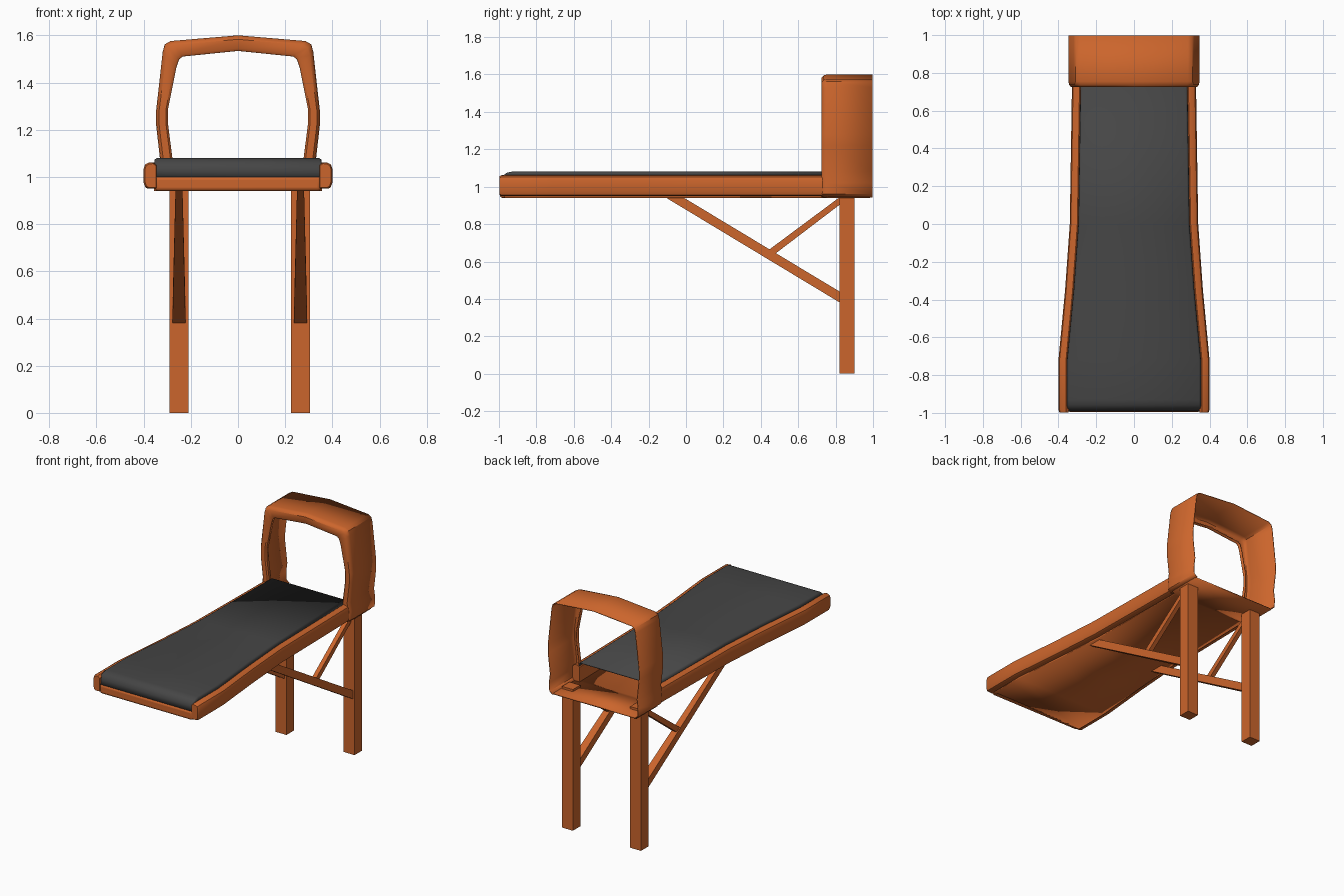
import bpy, bmesh, math

if "Cube" in bpy.data.objects:
    bpy.data.objects.remove(bpy.data.objects["Cube"])


def material(name, rgb):
    m = bpy.data.materials.new(name)
    m.diffuse_color = (*rgb, 1)
    m.use_nodes = True
    m.node_tree.nodes["Principled BSDF"].inputs["Base Color"].default_value = m.diffuse_color
    return m


ORANGE = material("orange_paint", (0.60, 0.13, 0.025))
DARK = material("dark_mat", (0.06, 0.06, 0.06))


def finish(name, bm, mat, sheet=0.0, bevel=0.0, angle=35):
    bmesh.ops.recalc_face_normals(bm, faces=bm.faces)
    me = bpy.data.meshes.new(name)
    bm.to_mesh(me)
    bm.free()
    ob = bpy.data.objects.new(name, me)
    bpy.context.collection.objects.link(ob)
    me.materials.append(mat)
    if sheet:
        md = ob.modifiers.new("thickness", 'SOLIDIFY')
        md.thickness = sheet
        md.offset = 0
    if bevel:
        md = ob.modifiers.new("bevel", 'BEVEL')
        md.width = bevel
        md.segments = 3
    bpy.ops.object.select_all(action='DESELECT')
    bpy.context.view_layer.objects.active = ob
    ob.select_set(True)
    bpy.ops.object.shade_smooth_by_angle(angle=math.radians(angle))
    return ob


def loft(name, rows, mat, closed=False, cap_start=False, cap_end=False, **kw):
    """Skin a list of equally long point rows."""
    bm = bmesh.new()
    vs = [[bm.verts.new(p) for p in r] for r in rows]
    n = len(rows[0])
    for a, b in zip(vs, vs[1:]):
        for i in range(n if closed else n - 1):
            j = (i + 1) % n
            bm.faces.new((a[i], a[j], b[j], b[i]))
    if cap_start:
        bm.faces.new(vs[0])
    if cap_end:
        bm.faces.new(vs[-1])
    return finish(name, bm, mat, **kw)


def box(name, x0, x1, y0, y1, z0, z1, mat, **kw):
    rows = [[(x0, y0, z), (x1, y0, z), (x1, y1, z), (x0, y1, z)] for z in (z0, z1)]
    return loft(name, rows, mat, closed=True, cap_start=True, cap_end=True, **kw)


# Half width of the tapered bed along its length
WIDTHS = [(-1.0, 0.40), (-0.72, 0.40), (-0.35, 0.365), (0.0, 0.34), (0.74, 0.328), (1.0, 0.328)]


def width(y):
    for (y0, w0), (y1, w1) in zip(WIDTHS, WIDTHS[1:]):
        if y <= y1:
            return w0 + (w1 - w0) * (y - y0) / (y1 - y0)
    return WIDTHS[-1][1]


# Side rails: rounded section swept along the taper
RAIL = [(-0.055, 0.95), (-0.02, 0.95), (-0.008, 0.955), (0, 0.975), (0, 1.035),
        (-0.006, 1.052), (-0.02, 1.06), (-0.04, 1.062), (-0.055, 1.05)]
for side, s in (("left", -1), ("right", 1)):
    rows = [[(s * (width(-0.99) + d * 0.85 - 0.006), -0.998, 1.005 + (z - 1.005) * 0.9) for d, z in RAIL]]
    rows += [[(s * (width(y) + d), y, z) for d, z in RAIL]
             for y in (-0.985, -0.72, -0.35, 0.0, 0.76)]
    loft(side + "_rail", rows, ORANGE, closed=True, cap_start=True, cap_end=True)

# Tray floor and front lip
loft("tray_floor", [[(-width(y) + 0.045, y, 0.945), (width(y) - 0.045, y, 0.945)]
                    for y in (-0.97, -0.72, -0.35, 0.0, 0.74)]
     + [[(-0.315, y, 0.945), (0.315, y, 0.945)] for y in (0.76, 0.985)], ORANGE, sheet=0.01)
box("front_lip", -0.352, 0.352, -0.995, -0.94, 0.94, 1.003, ORANGE, bevel=0.015)

# Mat: thin sheet, rolled down at the front
MAT = [(0.755, 1.078), (0.0, 1.078), (-0.35, 1.078), (-0.72, 1.078), (-0.93, 1.078),
       (-0.958, 1.072), (-0.977, 1.057), (-0.985, 1.035), (-0.987, 1.0)]
rows = []
for y, z in MAT:
    w = width(y) - 0.047
    low = max(z - 0.03, 1.0)
    rows.append([(-w, y, low), (-w + 0.002, y, z - 0.006), (-w + 0.01, y, z),
                 (w - 0.01, y, z), (w - 0.002, y, z - 0.006), (w, y, low)])
loft("mat", rows, DARK, sheet=0.005, angle=50)

# Hood: open-backed shell with an inward flange on the front
OUTER = [(0.31, 0.945), (0.333, 0.962), (0.336, 1.02), (0.328, 1.08), (0.344, 1.22),
         (0.344, 1.28), (0.316, 1.53), (0.308, 1.56), (0.285, 1.573)]
INNER = [(0.28, 0.952), (0.285, 0.965), (0.285, 1.02), (0.281, 1.08), (0.299, 1.22),
         (0.299, 1.29), (0.264, 1.465), (0.252, 1.50), (0.235, 1.513)]


def arch(half, top):
    return half + [(0, top)] + [(-x, z) for x, z in reversed(half)]


outer, inner = arch(OUTER, 1.597), arch(INNER, 1.537)
rows = []
for y, t in ((0.997, 0), (0.755, 0), (0.738, 0.07), (0.728, 0.25), (0.728, 0.85), (0.735, 1), (0.755, 1)):
    rows.append([(a[0] + (b[0] - a[0]) * t, y, a[1] + (b[1] - a[1]) * t)
                 for a, b in zip(outer, inner)])
loft("hood", rows, ORANGE, sheet=0.006, angle=40)

# Legs with a long diagonal brace and a short strut each
for side, x in (("left", -0.25), ("right", 0.265)):
    box(side + "_leg", x - 0.041, x + 0.041, 0.822, 0.902, 0.0, 0.965, ORANGE)

    def bar(name, a, b, ha, hb):
        rows = [[(x - h, *e[0]), (x + h, *e[0]), (x + h, *e[1]), (x - h, *e[1])]
                for e, h in ((a, ha), (b, hb))]
        loft(name, rows, ORANGE, closed=True, cap_start=True, cap_end=True)

    bar(side + "_brace", ((0.83, 0.376), (0.83, 0.434)), ((-0.11, 0.943), (-0.015, 0.943)), 0.028, 0.015)
    bar(side + "_strut", ((0.44, 0.66), (0.475, 0.64)), ((0.83, 0.95), (0.83, 0.91)), 0.015, 0.015)
